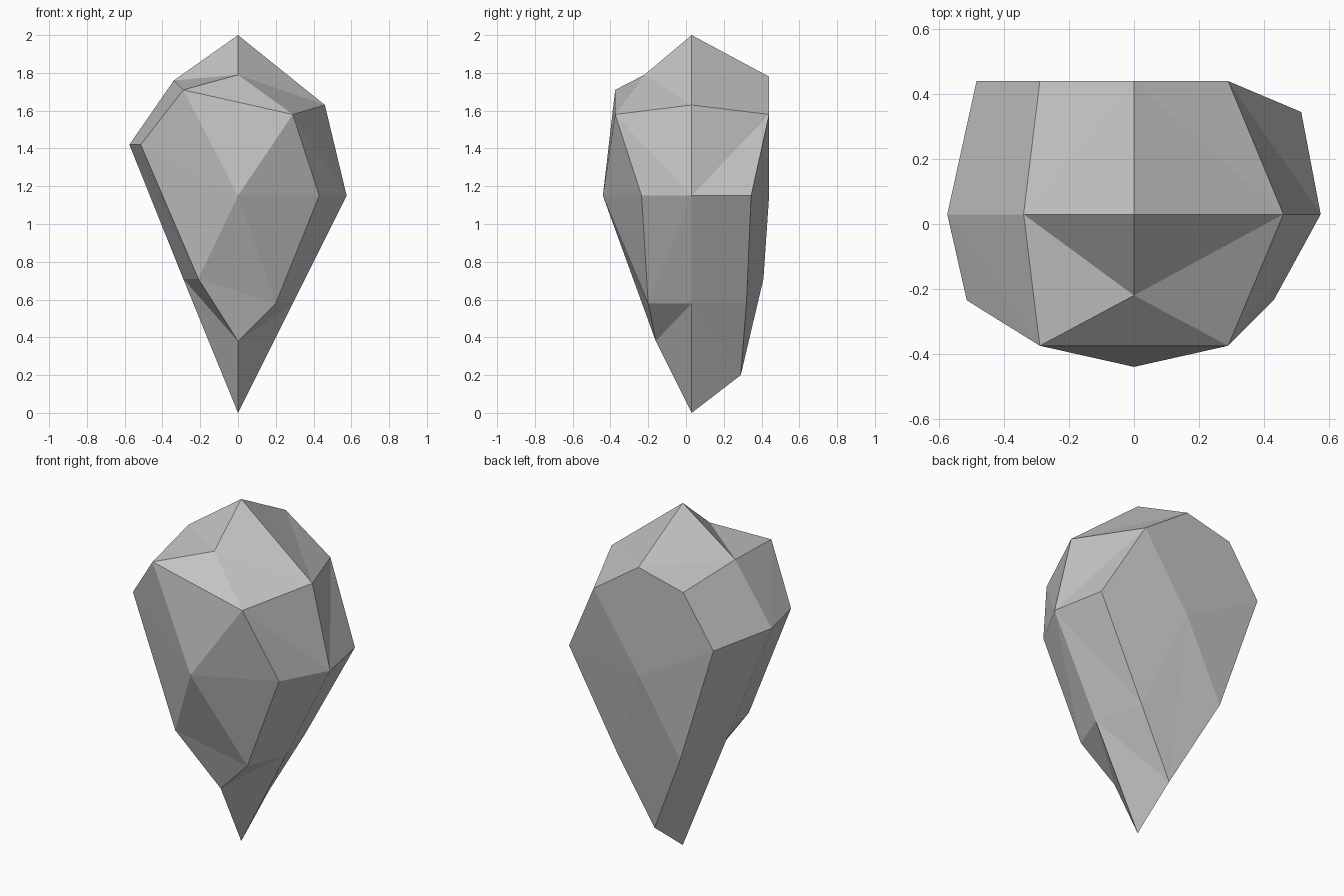
import bpy
import bmesh

default_cube = bpy.data.objects.get("Cube")
if default_cube:
    bpy.data.objects.remove(default_cube, do_unlink=True)


def make_material(name, value):
    mat = bpy.data.materials.new(name)
    mat.use_nodes = True
    colour = (value, value, value, 1.0)
    mat.diffuse_color = colour
    mat.node_tree.nodes["Principled BSDF"].inputs["Base Color"].default_value = colour
    return mat


bm = bmesh.new()


def ring(points):
    """Eight corners, starting at the front and turning towards +x."""
    return [bm.verts.new(p) for p in points]


def face(*corners):
    bm.faces.new(corners)


# Three irregular rings between two tips
upper = ring([(0, -.22, 1.79), (.29, -.375, 1.58), (.46, .03, 1.63), (.29, .44, 1.58),
              (0, .44, 1.78), (-.29, .44, 1.71), (-.34, .03, 1.76), (-.29, -.375, 1.71)])
girdle_outline = [(0, -.44), (.43, -.235), (.575, .03), (.515, .345),
                  (0, .44), (-.485, .44), (-.575, .03), (-.515, -.235)]
girdle = ring([(x, y, 1.42 if x < 0 else 1.15) for x, y in girdle_outline])
lower = ring([(0, -.16, .38), (.2, -.2, .58), (.29, .03, .58), (.215, .32, .58),
              (0, .29, .2), (-.25, .41, .71), (-.29, .03, .71), (-.21, -.28, .71)])
top_tip = bm.verts.new((0, .03, 2))
bottom_tip = bm.verts.new((0, .03, 0))

for rim, tip in ((upper, top_tip), (lower, bottom_tip)):
    for side in range(0, 8, 2):
        left, right = (side - 1) % 8, (side + 1) % 8
        after = (side + 2) % 8

        # Cap: a large facet at the tip and a small one at the corner
        face(tip, rim[side], rim[after])
        face(rim[side], rim[right], rim[after])

        # Flank: outer facets fan from the middle of each side
        for corner in (left, right):
            face(girdle[side], girdle[corner], rim[corner])

        # Inner facets: the front is creased across, the others upright
        if side == 0:
            face(rim[side], rim[left], rim[right])
            face(girdle[side], rim[left], rim[right])
        else:
            for corner in (left, right):
                face(girdle[side], rim[corner], rim[side])

bmesh.ops.recalc_face_normals(bm, faces=bm.faces[:])

# Flat-shaded stone
mesh = bpy.data.meshes.new("rock")
bm.to_mesh(mesh)
bm.free()
mesh.materials.append(make_material("stone_grey", 0.55))
rock = bpy.data.objects.new("rock", mesh)
bpy.context.collection.objects.link(rock)
